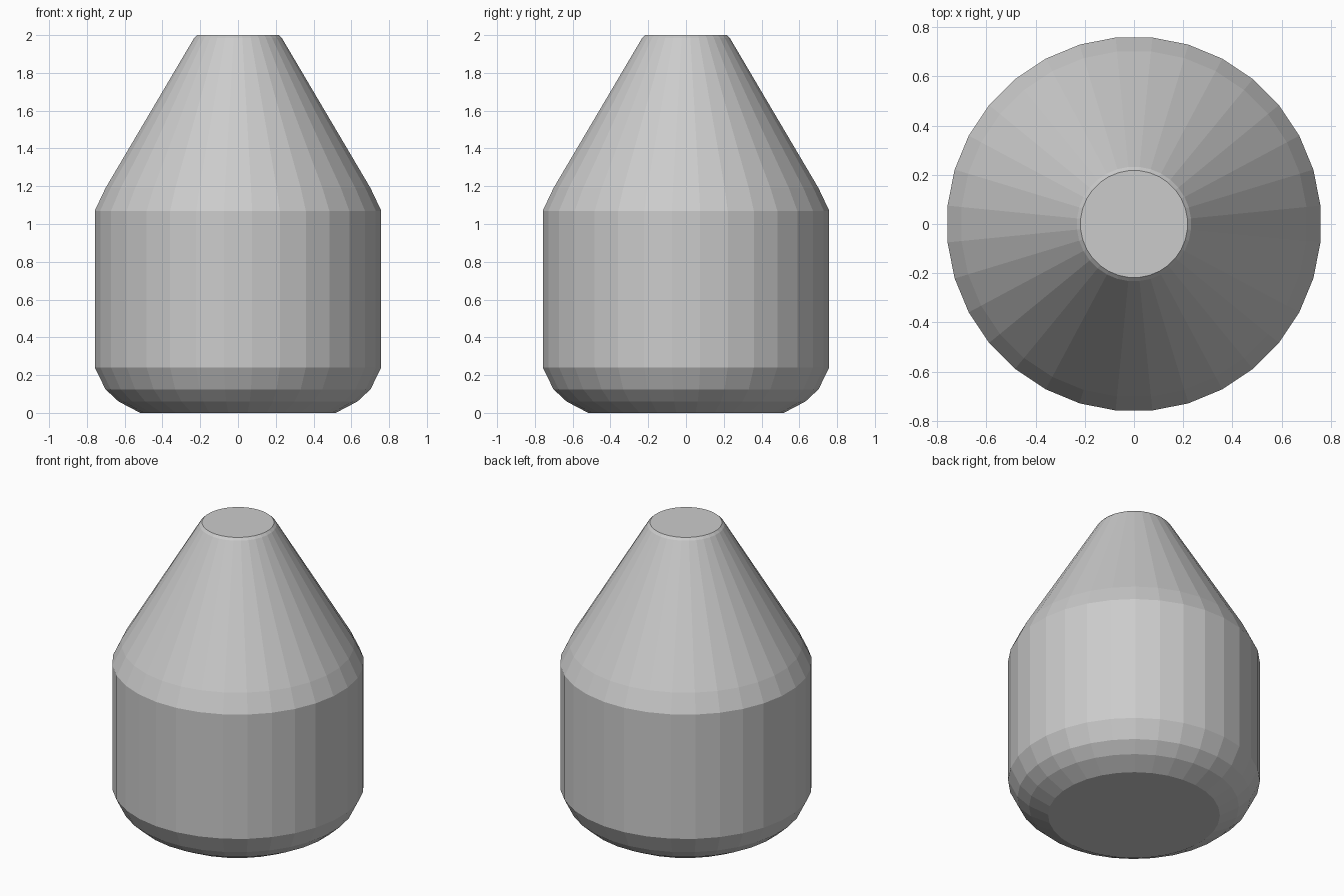
import bpy, bmesh, math

if "Cube" in bpy.data.objects:
    bpy.data.objects.remove(bpy.data.objects["Cube"])

SIDES = 32

# Outline as (radius, height): rounded foot, straight wall, cone, flat tip
PROFILE = [(0.52, 0.0), (0.635, 0.06), (0.705, 0.125), (0.762, 0.24),
           (0.762, 1.07), (0.705, 1.19), (0.233, 1.985), (0.218, 2.0)]


def lathe(name, profile, sides):
    bm = bmesh.new()
    rings = []
    for r, z in profile:
        # Half-step offset puts a flat facet on each axis
        angles = [(i + 0.5) * math.tau / sides for i in range(sides)]
        rings.append([bm.verts.new((r * math.cos(a), r * math.sin(a), z)) for a in angles])
    for low, high in zip(rings, rings[1:]):
        for i in range(sides):
            j = (i + 1) % sides
            bm.faces.new((low[i], low[j], high[j], high[i]))
    # Flat base and tip
    bm.faces.new(rings[0][::-1])
    bm.faces.new(rings[-1])
    mesh = bpy.data.meshes.new(name)
    bm.to_mesh(mesh)
    bm.free()
    obj = bpy.data.objects.new(name, mesh)
    bpy.context.collection.objects.link(obj)
    return obj


# Faceted body with conical top
lathe("tapered_body", PROFILE, SIDES)
